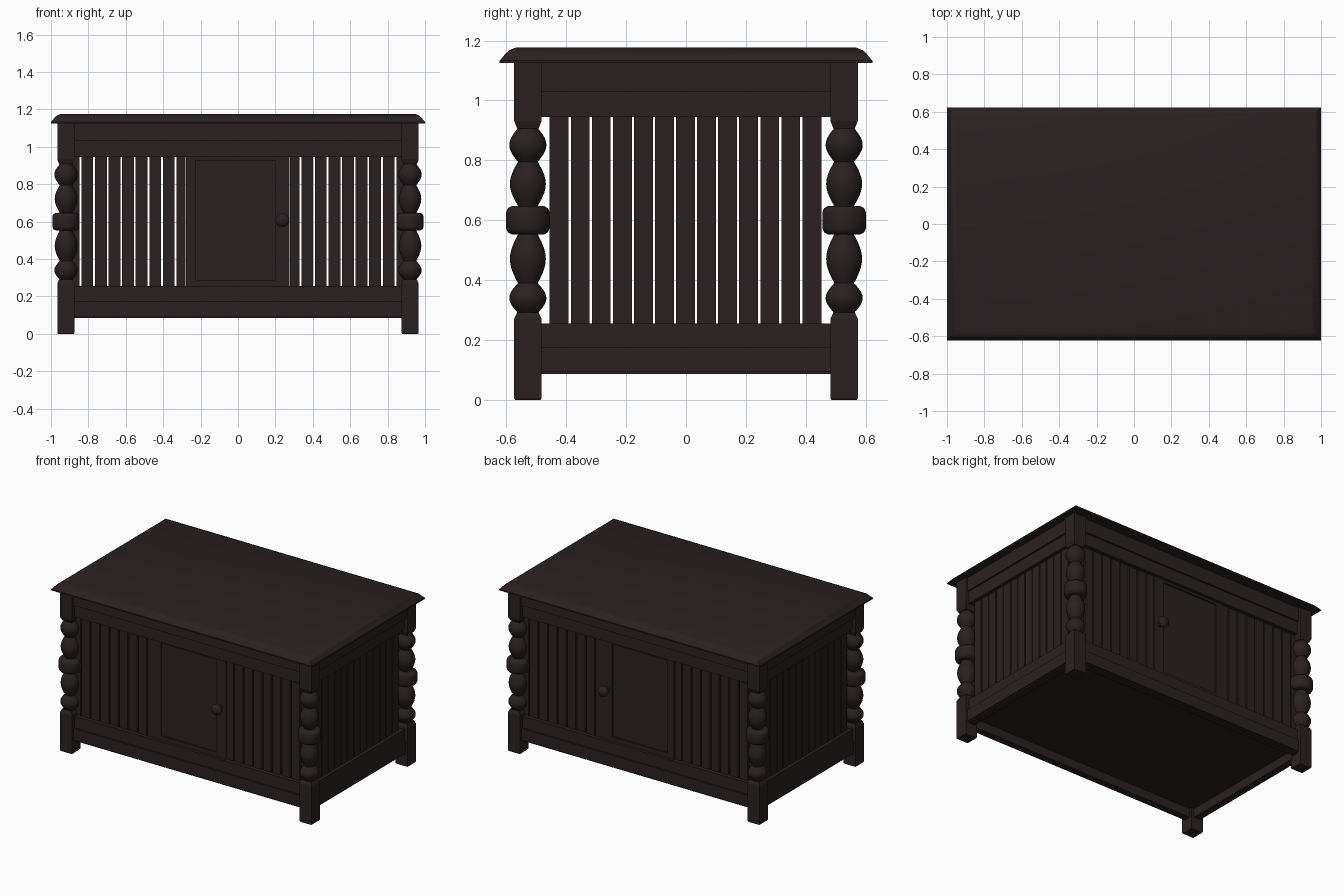
import bpy
import bmesh
import math

cube = bpy.data.objects.get("Cube")
if cube:
    bpy.data.objects.remove(cube, do_unlink=True)

wood = bpy.data.materials.new("dark brown wood")
wood.use_nodes = True
colour = (0.024, 0.015, 0.015, 1)
wood.diffuse_color = colour
bsdf = wood.node_tree.nodes["Principled BSDF"]
bsdf.inputs["Base Color"].default_value = colour
bsdf.inputs["Roughness"].default_value = 0.7


def finish(name, bm, smooth=False):
    bmesh.ops.recalc_face_normals(bm, faces=bm.faces)
    mesh = bpy.data.meshes.new(name)
    bm.to_mesh(mesh)
    bm.free()
    mesh.materials.append(wood)
    obj = bpy.data.objects.new(name, mesh)
    bpy.context.collection.objects.link(obj)
    if smooth:
        bpy.ops.object.select_all(action="DESELECT")
        obj.select_set(True)
        bpy.context.view_layer.objects.active = obj
        bpy.ops.object.shade_smooth_by_angle(angle=math.radians(40))


def box(name, x, y, z):
    """Box spanning the (low, high) ranges x, y and z."""
    bm = bmesh.new()
    bmesh.ops.create_cube(bm, size=1)
    for v in bm.verts:
        v.co = [lo + (c + 0.5) * (hi - lo) for c, (lo, hi) in zip(v.co, (x, y, z))]
    finish(name, bm)


def span(side, a, b):
    """Range between a and b, mirrored to the given side."""
    return tuple(sorted((side * a, side * b)))


def loft(name, rings, smooth=False):
    """Skin a stack of equal-length point rings and cap both ends."""
    bm = bmesh.new()
    loops = [[bm.verts.new(p) for p in ring] for ring in rings]
    for low, high in zip(loops, loops[1:]):
        for i in range(len(low)):
            j = (i + 1) % len(low)
            bm.faces.new((low[i], low[j], high[j], high[i]))
    bm.faces.new(loops[0][::-1])
    bm.faces.new(loops[-1])
    finish(name, bm, smooth)


def rectangle(hx, hy, z):
    return [(-hx, -hy, z), (hx, -hy, z), (hx, hy, z), (-hx, hy, z)]


def circle(cx, cy, r, z, n=32):
    return [(cx + r * math.cos(math.tau * i / n), cy + r * math.sin(math.tau * i / n), z)
            for i in range(n)]


# Table top with a rounded overhanging edge
edge = [(0, 1.125), (0, 1.133), (0.016, 1.152), (0.03, 1.167), (0.052, 1.176)]
loft("table_top", [rectangle(1 - i, 0.622 - i, z) for i, z in edge], True)


# Turned post profile: each swelling is (low z, high z, neck radius, widest radius)
swellings = [(0.29, 0.39, 0.033, 0.062), (0.39, 0.552, 0.033, 0.06),
             (0.648, 0.795, 0.033, 0.06), (0.795, 0.908, 0.033, 0.062)]


def swell(lo, hi, neck, wide, steps=10):
    return [(neck + (wide - neck) * math.sin(math.pi * i / steps),
             lo + (hi - lo) * i / steps) for i in range(steps + 1)]


collar = [(0.055, 0.553), (0.067, 0.56), (0.073, 0.574),
          (0.073, 0.626), (0.067, 0.64), (0.055, 0.647)]
profile = [(0.033, 0.27)]
for s in swellings[:2]:
    profile += swell(*s)
profile += collar
for s in swellings[2:]:
    profile += swell(*s)
profile.append((0.033, 0.93))

px, py, half = 0.92, 0.528, 0.046
for sx, xname in ((-1, "right"), (1, "left")):
    for sy, yname in ((-1, "front"), (1, "back")):
        cx, cy = sx * px, sy * py
        tag = f"{yname}_{xname}"
        loft(f"turned_post_{tag}", [circle(cx, cy, r, z) for r, z in profile], True)
        # Square blocks, chamfered where they meet the turning
        for part, levels in (("foot", ((0.042, 0), (half, 0.006), (half, 0.27), (0.036, 0.292))),
                             ("head", ((0.036, 0.907), (half, 0.932), (half, 1.13)))):
            loft(f"{part}_{tag}", [[(cx + x, cy + y, z) for x, y, z in rectangle(h, h, z)]
                                   for h, z in levels])


# Rails: outer boards, set-back boards against the slats, and a ledger under the floor
boards = [("top_rail", 0.0, 1.03, 1.13), ("upper_slat_rail", 0.012, 0.945, 1.03),
          ("lower_slat_rail", 0.012, 0.175, 0.255), ("bottom_rail", 0.0, 0.094, 0.175),
          ("floor_ledger", 0.01, 0.086, 0.16)]
for name, back, lo, hi in boards:
    for s, yname, xname in ((-1, "front", "right"), (1, "back", "left")):
        box(f"{name}_{yname}", (-0.89, 0.89), span(s, 0.5, 0.558 - back), (lo, hi))
        box(f"{name}_{xname}", span(s, 0.895, 0.953 - back), (-0.495, 0.495), (lo, hi))

# Floor raised inside the rails
box("floor", (-0.91, 0.91), (-0.515, 0.515), (0.148, 0.17))

# Slats and doors on the long sides
slat_z = (0.24, 0.96)
for s, yname in ((-1, "front"), (1, "back")):
    slat_y = span(s, 0.5, 0.52)
    for i in range(8):
        x = 0.339 + 0.0725 * i
        box(f"slat_{yname}_left_{i}", (x, x + 0.063), slat_y, slat_z)
        box(f"slat_{yname}_right_{i}", (-x - 0.063, -x), slat_y, slat_z)
    box(f"door_jamb_left_{yname}", (0.277, 0.33), slat_y, slat_z)
    box(f"door_jamb_right_{yname}", (-0.33, -0.28), slat_y, slat_z)
    # Door frame around a recessed panel
    frame_y = span(s, 0.497, 0.526)
    box(f"door_stile_right_{yname}", (-0.278, -0.225), frame_y, slat_z)
    box(f"door_stile_left_{yname}", (0.2, 0.275), frame_y, slat_z)
    box(f"door_bottom_{yname}", (-0.225, 0.2), frame_y, (0.24, 0.285))
    box(f"door_top_{yname}", (-0.225, 0.2), frame_y, (0.927, 0.96))
    box(f"door_panel_{yname}", (-0.23, 0.205), span(s, 0.5, 0.516), (0.28, 0.932))
    # Knob on a short stem
    bm = bmesh.new()
    bmesh.ops.create_uvsphere(bm, u_segments=24, v_segments=14, radius=0.037)
    for v in bm.verts:
        v.co = (v.co.x + 0.237, v.co.y * 0.75 + s * 0.572, v.co.z + 0.608)
    finish(f"knob_{yname}", bm, True)
    loft(f"knob_stem_{yname}", [[(x, s * y, z) for x, z, y in circle(0.237, 0.608, 0.016, y, 16)]
                                for y in (0.515, 0.565)], True)

# Slats on the short sides
for s, xname in ((-1, "right"), (1, "left")):
    for i in range(13):
        y = -0.455 + 0.0703 * i
        box(f"slat_{xname}_{i}", span(s, 0.897, 0.917), (y, y + 0.063), slat_z)
